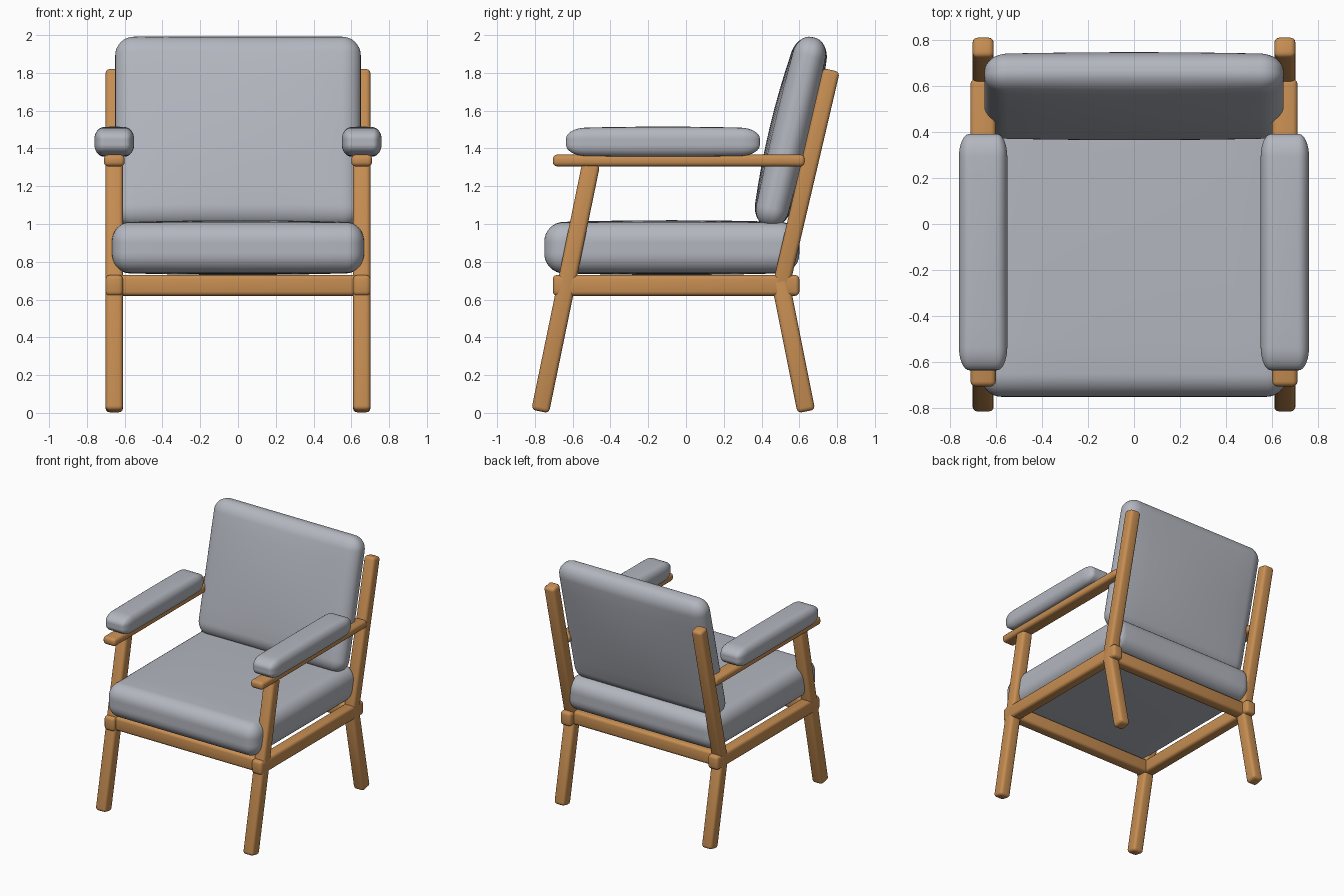
import bpy, bmesh, math
from mathutils import Vector

if "Cube" in bpy.data.objects:
    bpy.data.objects.remove(bpy.data.objects["Cube"])


def material(name, rgb):
    m = bpy.data.materials.new(name)
    m.diffuse_color = (*rgb, 1)
    m.use_nodes = True
    m.node_tree.nodes["Principled BSDF"].inputs["Base Color"].default_value = m.diffuse_color
    return m


WOOD = material("warm wood", (0.57, 0.27, 0.085))
FABRIC = material("grey fabric", (0.45, 0.47, 0.52))


def finish(name, bm, mat):
    mesh = bpy.data.meshes.new(name)
    bm.to_mesh(mesh)
    bm.free()
    mesh.materials.append(mat)
    for p in mesh.polygons:
        p.use_smooth = True
    ob = bpy.data.objects.new(name, mesh)
    bpy.context.collection.objects.link(ob)
    return ob


def bar(name, start, end, width, depth, bevel=0.022):
    """Square bar with rounded edges running from start to end."""
    a, b = Vector(start), Vector(end)
    d = b - a
    bm = bmesh.new()
    bmesh.ops.create_cube(bm, size=1)
    bmesh.ops.scale(bm, vec=(width, depth, d.length), verts=bm.verts)
    bmesh.ops.bevel(bm, geom=bm.edges[:], offset=bevel, segments=3,
                    profile=0.5, affect='EDGES')
    ob = finish(name, bm, WOOD)
    ob.location = (a + b) / 2
    # tilt within the side plane, or lie along x for cross rails
    if abs(d.x) > 0.1:
        ob.rotation_euler = (0, math.pi / 2, 0)
    else:
        ob.rotation_euler = (-math.atan2(d.y, d.z), 0, 0)
    return ob


def cushion(name, centre, half, radius, bulge, tilt=0):
    """Rounded box whose broad faces (local z) swell toward the middle."""
    bm = bmesh.new()
    bmesh.ops.create_cube(bm, size=2)
    bmesh.ops.subdivide_edges(bm, edges=bm.edges[:], cuts=15, use_grid_fill=True)
    for v in bm.verts:
        n = Vector([math.copysign(math.tan(max(abs(t) - 0.5, 0) * math.pi / 2), t)
                    for t in v.co]).normalized()
        p = [max(-1, min(1, t * 2)) * (h - r) + r * k
             for t, h, r, k in zip(v.co, half, radius, n)]
        swell = (1 - (p[0] / half[0]) ** 2) * (1 - (p[1] / half[1]) ** 2)
        p[2] *= 1 + bulge * max(swell, 0)
        v.co = p
    ob = finish(name, bm, FABRIC)
    ob.location = centre
    ob.rotation_euler = (tilt, 0, 0)
    return ob


# Side frames and arm pads
for side, s in (("right", 1), ("left", -1)):
    x = 0.655 * s
    bar(f"front_leg_{side}", (x, -0.772, 0.008), (x, -0.502, 1.32), 0.092, 0.095)
    bar(f"rear_leg_{side}", (x, 0.637, 0.008), (x, 0.495, 0.715), 0.092, 0.095)
    bar(f"back_post_{side}", (x, 0.5, 0.66), (x, 0.77, 1.815), 0.092, 0.09)
    bar(f"side_rail_{side}", (x, -0.705, 0.675), (x, 0.6, 0.675), 0.092, 0.11)
    bar(f"arm_slat_{side}", (x, -0.705, 1.336), (x, 0.63, 1.336), 0.11, 0.062)
    cushion(f"arm_pad_{side}", (0.655 * s, -0.122, 1.435),
            (0.105, 0.513, 0.072), (0.045, 0.1, 0.055), 0.12)

# Cross rails
bar("front_rail", (-0.66, -0.63, 0.675), (0.66, -0.63, 0.675), 0.11, 0.09)
bar("rear_rail", (-0.66, 0.505, 0.675), (0.66, 0.505, 0.675), 0.11, 0.09)

# Seat and back cushions
cushion("seat_cushion", (0, -0.075, 0.875), (0.667, 0.675, 0.133),
        (0.09, 0.1, 0.1), 0.09)
cushion("back_cushion", (0, 0.555, 1.487), (0.65, 0.515, 0.085),
        (0.1, 0.1, 0.075), 0.35, math.radians(90 - 13.5))
